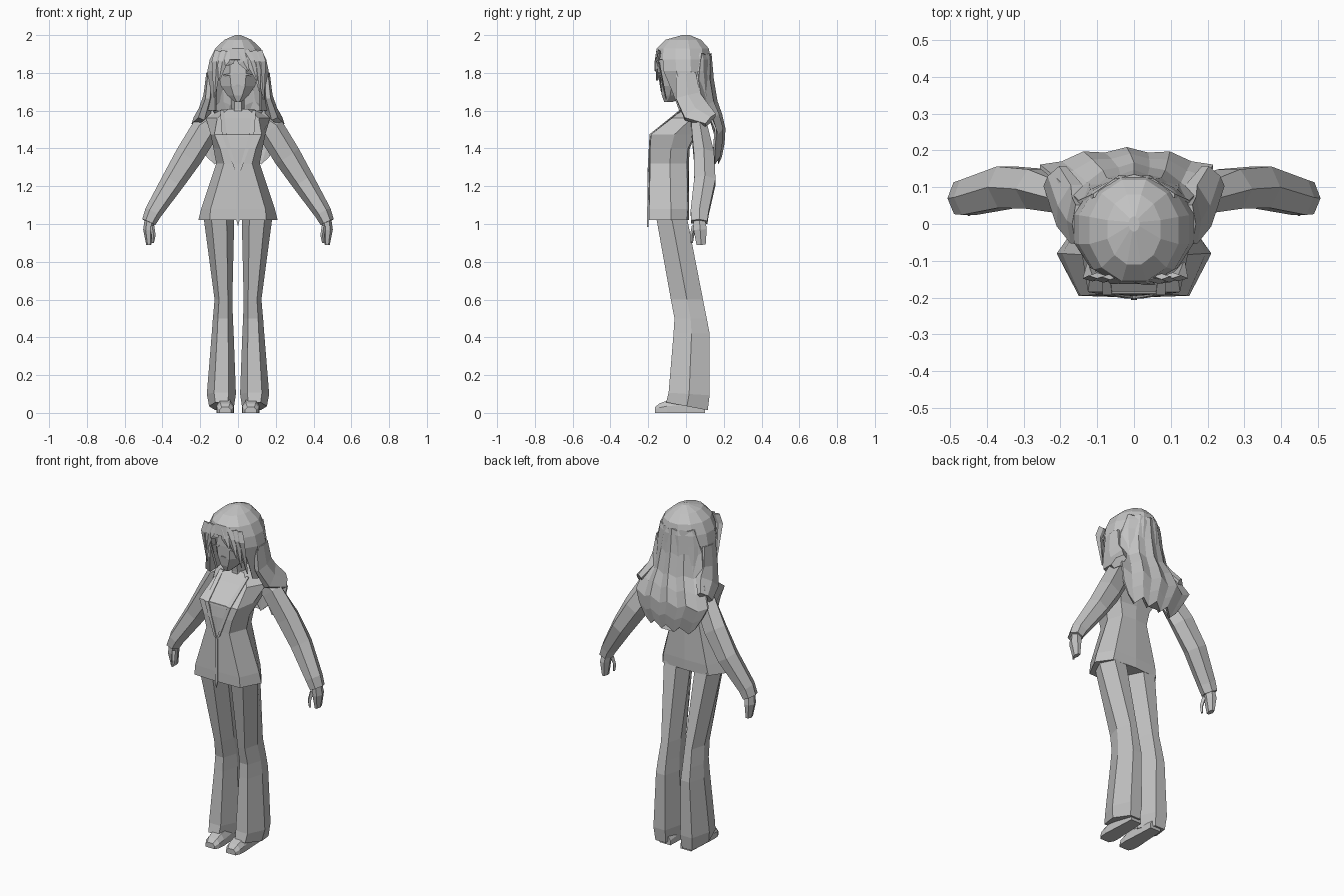
import bpy, bmesh, math
from mathutils import Vector

cube = bpy.data.objects.get("Cube")
if cube:
    bpy.data.objects.remove(cube)

grey = bpy.data.materials.new("plain_grey")
grey.use_nodes = True
TONE = (0.55, 0.55, 0.55, 1)
grey.diffuse_color = TONE
grey.node_tree.nodes["Principled BSDF"].inputs["Base Color"].default_value = TONE


def loft(name, rings, caps=True, skip=None, thick=0):
    """Skin a list of equally sized closed rings; skip(center) leaves faces out."""
    bm = bmesh.new()
    rows = [[bm.verts.new(p) for p in ring] for ring in rings]
    n = len(rows[0])
    for a, b in zip(rows, rows[1:]):
        for i in range(n):
            j = (i + 1) % n
            bm.faces.new((a[i], a[j], b[j], b[i]))
    if caps:
        bm.faces.new(rows[0][::-1])
    bm.faces.new(rows[-1])
    bmesh.ops.recalc_face_normals(bm, faces=bm.faces)
    if skip:
        gone = [f for f in bm.faces if skip(f.calc_center_median())]
        bmesh.ops.delete(bm, geom=gone, context='FACES')
    mesh = bpy.data.meshes.new(name)
    bm.to_mesh(mesh)
    bm.free()
    obj = bpy.data.objects.new(name, mesh)
    bpy.context.collection.objects.link(obj)
    mesh.materials.append(grey)
    if thick:
        mod = obj.modifiers.new("thickness", 'SOLIDIFY')
        mod.thickness = thick
    return obj


def oval(z, cx, rx, front, back, n=6, phase=0.0, tilt=0.0):
    """Horizontal ring between a front and a back depth, optionally sloping backwards."""
    cy, ry = (front + back) / 2, (back - front) / 2
    angles = [phase + math.tau * i / n for i in range(n)]
    grow = 1 / max(abs(math.sin(a)) for a in angles)
    return [(cx + rx * math.cos(a), cy + grow * ry * math.sin(a),
             z - tilt * math.sin(a)) for a in angles]


def tube(name, path, n=6):
    """Limb along path entries (x, y, z, half width, half depth), square to its run."""
    pts = [Vector(p[:3]) for p in path]
    rings = []
    for i, (p, spec) in enumerate(zip(pts, path)):
        run = pts[min(i + 1, len(pts) - 1)] - pts[max(i - 1, 0)]
        side = Vector((-run.z, 0, run.x)).normalized()
        deep = run.cross(side).normalized()
        rings.append([p + side * spec[3] * math.cos(math.tau * k / n)
                      + deep * spec[4] * math.sin(math.tau * k / n) for k in range(n)])
    return loft(name, rings)


def plate(name, outline, depth=0.008):
    """Thin slab standing in front of the given outline."""
    return loft(name, [outline, [(x, y - depth, z) for x, y, z in outline]])


def half_ring(z, front, corner, side, back, spine):
    """Eight-sided torso ring from its left half."""
    half = [corner, side, back]
    pts = [(0, front)] + half + [(0, spine)] + [(-x, y) for x, y in reversed(half)]
    return [(x, y, z) for x, y in pts]


# Jacket: flared hem, narrow waist, bust shelf, sloping chest and shoulders
loft("jacket", [
    half_ring(1.02, -.2, (.15, -.195), (.21, -.08), (.15, .005), .015),
    half_ring(1.08, -.2, (.145, -.195), (.195, -.08), (.14, .01), .015),
    half_ring(1.32, -.195, (.075, -.19), (.115, -.085), (.085, .005), .015),
    half_ring(1.40, -.195, (.095, -.19), (.13, -.08), (.1, .01), .02),
    half_ring(1.475, -.185, (.125, -.185), (.145, -.06), (.13, .05), .05),
    half_ring(1.56, -.075, (.11, -.075), (.17, .03), (.14, .1), .1),
    half_ring(1.61, -.015, (.05, -.015), (.08, .04), (.06, .09), .09),
])
# Centre closure, with the pointed hem
plate("front_closure", [(-.008, -.198, 1.02), (0, -.198, .985),
                        (.008, -.198, 1.02), (.006, -.195, 1.28), (-.006, -.195, 1.28)])
# Shirt edge across the neckline
plate("shirt_edge", [(-.068, -.183, 1.462), (.068, -.183, 1.462),
                     (.068, -.181, 1.475), (-.068, -.181, 1.475)])

for s, word in ((1, "left"), (-1, "right")):
    # Lapel: folded over the bust edge
    plate(word + "_lapel_lower", [(0, -.195, 1.27), (s * .018, -.195, 1.29),
                                  (s * .085, -.185, 1.475), (s * .06, -.185, 1.475)])
    plate(word + "_lapel_upper", [(s * .06, -.185, 1.475), (s * .085, -.185, 1.475),
                                  (s * .095, -.03, 1.6), (s * .075, -.02, 1.6)])

    # Sleeve and hand
    tube(word + "_sleeve", [(s * .1, .06, 1.56, .055, .04), (s * .17, .07, 1.505, .075, .048),
                            (s * .26, .095, 1.36, .073, .062), (s * .345, .1, 1.225, .062, .065),
                            (s * .45, .072, 1.06, .046, .055), (s * .472, .07, 1.01, .038, .05)])
    tube(word + "_hand", [(s * .467, .07, 1.03, .026, .035), (s * .475, .075, .97, .027, .04),
                          (s * .472, .08, .89, .014, .028)])
    tube(word + "_thumb", [(s * .455, .045, .99, .012, .014), (s * .447, .032, .94, .011, .011),
                           (s * .452, .03, .9, .007, .007)], 4)

    # Flared trouser leg, leaning back towards the hem
    loft(word + "_trouser_leg", [
        oval(1.12, s * .085, .07, -.15, .0),
        oval(1.02, s * .1, .08, -.155, .008),
        oval(.60, s * .077, .047, -.08, .09),
        oval(.50, s * .08, .053, -.061, .11),
        oval(.42, s * .081, .058, -.066, .125),
        oval(.10, s * .088, .077, -.092, .125, tilt=.008),
        oval(.035, s * .087, .066, -.105, .115, tilt=.024),
    ])
    # Shoe: lofted from heel to toe
    loft(word + "_shoe", [
        [(s * (.068 + w), y, 0), (s * (.068 - w), y, 0), (s * (.068 - w), y, h * .55),
         (s * (.068 - w * .6), y, h), (s * (.068 + w * .6), y, h), (s * (.068 + w), y, h * .55)]
        for y, w, h in ((.1, .035, .05), (0, .04, .08), (-.1, .046, .065), (-.14, .043, .05),
                        (-.165, .03, .03))])

# Neck and head
loft("neck", [oval(1.57, 0, .05, -.03, .08), oval(1.61, 0, .035, -.03, .06),
              oval(1.7, 0, .035, -.04, .05)])
P = math.pi / 8
loft("head", [
    oval(1.645, 0, .018, -.115, -.075, 8, P), oval(1.68, 0, .06, -.128, .02, 8, P),
    oval(1.73, 0, .098, -.135, .07, 8, P), oval(1.80, 0, .113, -.138, .1, 8, P),
    oval(1.89, 0, .115, -.135, .1, 8, P), oval(1.95, 0, .08, -.09, .08, 8, P),
])
plate("mouth", [(-.016, -.133, 1.735), (0, -.13, 1.725), (.016, -.133, 1.735),
                (0, -.133, 1.74)], .006)
for s, word in ((1, "left"), (-1, "right")):
    plate(word + "_eye", [(s * .025, -.136, 1.8), (s * .08, -.128, 1.79),
                          (s * .078, -.128, 1.782), (s * .03, -.136, 1.79)], .005)

# Hair cap, open around the face
Q = math.pi / 12
loft("hair_cap", [
    oval(1.60, 0, .172, -.065, .15, 12, Q), oval(1.70, 0, .172, -.105, .135, 12, Q),
    oval(1.81, 0, .168, -.158, .132, 12, Q), oval(1.87, 0, .155, -.163, .132, 12, Q),
    oval(1.93, 0, .125, -.155, .12, 12, Q), oval(1.975, 0, .075, -.11, .08, 12, Q),
    oval(2.0, 0, .015, -.02, .02, 12, Q),
], caps=False, skip=lambda c: c.z < 1.84 and c.y < -.03 and abs(c.x) < .125, thick=.012)

# Fringe: tapering locks (top x, tip x, tip depth, tip height)
for i, (x, tx, ty, tz) in enumerate([(-.1, -.125, -.11, 1.67), (-.065, -.1, -.15, 1.76),
                                     (-.03, -.065, -.16, 1.84), (.0, .055, -.163, 1.81),
                                     (.035, .1, -.155, 1.76), (.075, .115, -.13, 1.70),
                                     (.105, .135, -.105, 1.66)]):
    back = .1 * abs(x)
    tube(f"fringe_lock_{i + 1}", [(x, -.15 + back, 1.915, .024, .008),
                                  ((x + tx) / 2, -.158 + back, 1.86, .027, .008),
                                  (tx, ty, tz, .004, .003)], 4)


def curtain(z, cx, w, middle, bow, wave, deep=.018, cols=9):
    """Crescent-shaped ring of the long hair, rippled across its width."""
    outer, inner = [], []
    for k in range(cols):
        t = 2 * k / (cols - 1) - 1
        y = middle - bow * t * t + wave * math.cos(math.pi * k)
        drop = wave * 2.5 * math.cos(math.pi * k)
        outer.append((cx + w * t, y + deep * (1 - t * t * .7), z + drop))
        inner.append((cx + w * t, y - deep * (1 - t * t * .7), z + drop))
    return outer + inner[::-1]


# Long hair falling over the back
loft("long_hair", [
    curtain(1.90, 0, .11, .115, .04, .002), curtain(1.76, 0, .15, .125, .07, .004),
    curtain(1.64, 0, .17, .145, .07, .004), curtain(1.57, -.01, .205, .168, .05, .005),
    curtain(1.49, -.02, .235, .185, .035, .006), curtain(1.41, -.005, .205, .18, .035, .006),
    curtain(1.335, 0, .165, .172, .03, .008, .01),
])
# Loose side locks resting on the shoulders
for s, word in ((1, "left"), (-1, "right")):
    tube(word + "_side_lock", [(s * .15, .0, 1.8, .018, .06), (s * .158, .01, 1.68, .025, .075),
                               (s * .175, .05, 1.6, .035, .085), (s * .215, .13, 1.55, .025, .05)])
